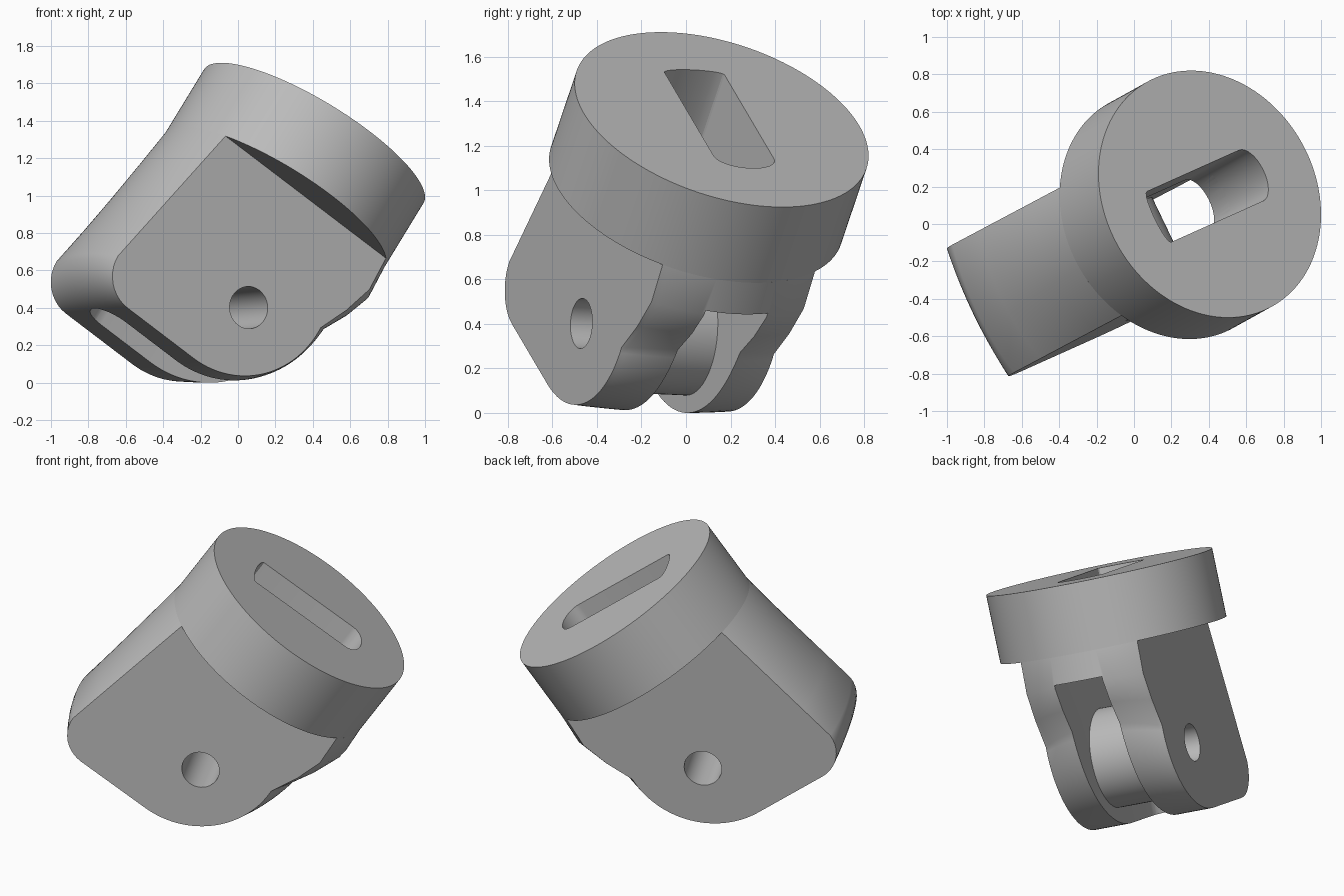
import bpy, bmesh, math
from mathutils import Matrix, Vector

if "Cube" in bpy.data.objects:
    bpy.data.objects.remove(bpy.data.objects["Cube"])

# Tilted frame: local x = pin axis, y = across the fork, z = socket axis
up = Vector((0.5, 0.277, 0.82)).normalized()
pin = Vector((0.434, -0.9, 0.04))
pin = (pin - up * pin.dot(up)).normalized()
across = up.cross(pin)
FRAME = Matrix((pin, across, up)).transposed().to_4x4()
FRAME.translation = (0.405, 0.16, 1.31)

R, HALF, COLLAR = 0.687, 0.38, -0.415
PIN_Y, PIN_Z = 0.05, -1.1
CHORD = math.sqrt(R * R - HALF * HALF)

grey = bpy.data.materials.new("plain grey")
grey.use_nodes = True
grey.diffuse_color = (0.5, 0.5, 0.5, 1)
grey.node_tree.nodes["Principled BSDF"].inputs["Base Color"].default_value = (0.5, 0.5, 0.5, 1)


def make(name, rows, material=True):
    """Loft a closed solid through matching rows of points."""
    bm = bmesh.new()
    loops = [[bm.verts.new(co) for co in row] for row in rows]
    n = len(loops[0])
    for lo, hi in zip(loops, loops[1:]):
        for i in range(n):
            j = (i + 1) % n
            bm.faces.new((lo[i], lo[j], hi[j], hi[i]))
    bm.faces.new(loops[0][::-1])
    bm.faces.new(loops[-1])
    bmesh.ops.recalc_face_normals(bm, faces=bm.faces)
    mesh = bpy.data.meshes.new(name)
    bm.to_mesh(mesh)
    bm.free()
    if material:
        mesh.materials.append(grey)
    obj = bpy.data.objects.new(name, mesh)
    obj.matrix_world = FRAME
    bpy.context.collection.objects.link(obj)
    return obj


def arc(cx, cy, rx, ry, start, end, steps):
    angles = [math.radians(start + (end - start) * i / steps) for i in range(steps + 1)]
    return [(cx + rx * math.cos(t), cy + ry * math.sin(t)) for t in angles]


def prism(name, outline, z0, z1, material=True):
    return make(name, [[(x, y, z) for x, y in outline] for z in (z0, z1)], material)


def rod(name, radius, half, steps, material=True):
    """Cylinder along the pin axis."""
    ring = arc(PIN_Y, PIN_Z, radius, radius, 0, 360, steps)[:-1]
    return make(name, [[(x, y, z) for y, z in ring] for x in (-half, half)], material)


def cut(obj, cutters):
    for cutter in cutters:
        mod = obj.modifiers.new("cut", 'BOOLEAN')
        mod.operation = 'DIFFERENCE'
        mod.solver = 'EXACT'
        mod.object = cutter
    bpy.context.view_layer.update()
    graph = bpy.context.evaluated_depsgraph_get()
    mesh = bpy.data.meshes.new_from_object(obj.evaluated_get(graph))
    obj.modifiers.clear()
    obj.data = mesh


# Round collar
collar = prism("collar", arc(0, 0, R, R, 0, 360, 192)[:-1], COLLAR, 0)

# Fork body: side profile of (across, height, bulge across, bulge height)
profile = [(CHORD, COLLAR, 1, 0), (CHORD + 0.012, -0.61, 1, 0.1), (0.534, -0.78, 1, 0.4)]
# Rounded toe, its bulge fading towards the sole
STEPS, TOE = 28, 0.53
for i, (y, z) in enumerate(arc(-0.068, -0.982, TOE, TOE, 4, -90, STEPS)):
    t = 1 - i / STEPS
    profile.append((y, z, t * t * (y + 0.068) / TOE,
                    t * t * ((z + 0.982) / TOE + 0.6 * t ** 4)))
# Rounded heel and sloping back
profile += [(y, z, -0.4 * i / 10, 0)
            for i, (y, z) in enumerate(arc(-0.54, -1.312, 0.2, 0.2, 270, 180, 10))]
profile += [(-0.74 + (0.74 - CHORD) * t, -1.312 + (COLLAR + 1.312) * t, -0.4 - 0.6 * t, 0)
            for t in (0.25, 0.5, 0.75, 1)]
rows = []
for i in range(37):
    x = HALF * (i / 18 - 1)
    bulge = math.sqrt(R * R - x * x) - CHORD
    rows.append([(x, y + bulge * by, z + bulge * bz) for y, z, by, bz in profile])
body = make("fork_body", rows)

# Hub between the prongs
hub = rod("hub", 0.302, 0.165, 64)

# Cutters: socket slot, fork gap, pin hole
slot = prism("slot_cutter", arc(0, 0.297, 0.15, 0.085, 0, 180, 16)
             + arc(0, -0.362, 0.15, 0.03, 180, 360, 12), -0.7, 0.2, False)
gap = prism("gap_cutter", [(0.155, 1.2), (-0.155, 1.2)]
            + arc(0, -0.42, 0.155, 0.14, 180, 360, 20), -2, -0.58, False)
hole = rod("hole_cutter", 0.113, 1, 40, False)

cut(collar, [slot])
cut(body, [slot, gap, hole])
cut(hub, [hole])
for cutter in (slot, gap, hole):
    bpy.data.objects.remove(cutter)

# Smooth shading, then rest on the ground
parts = [collar, body, hub]
low = min((FRAME @ v.co).z for o in parts for v in o.data.vertices)
bpy.ops.object.select_all(action='DESELECT')
for obj in parts:
    obj.matrix_world = Matrix.Translation((0, 0, -low)) @ FRAME
    obj.select_set(True)
bpy.context.view_layer.objects.active = body
bpy.ops.object.shade_smooth_by_angle(angle=math.radians(30))
